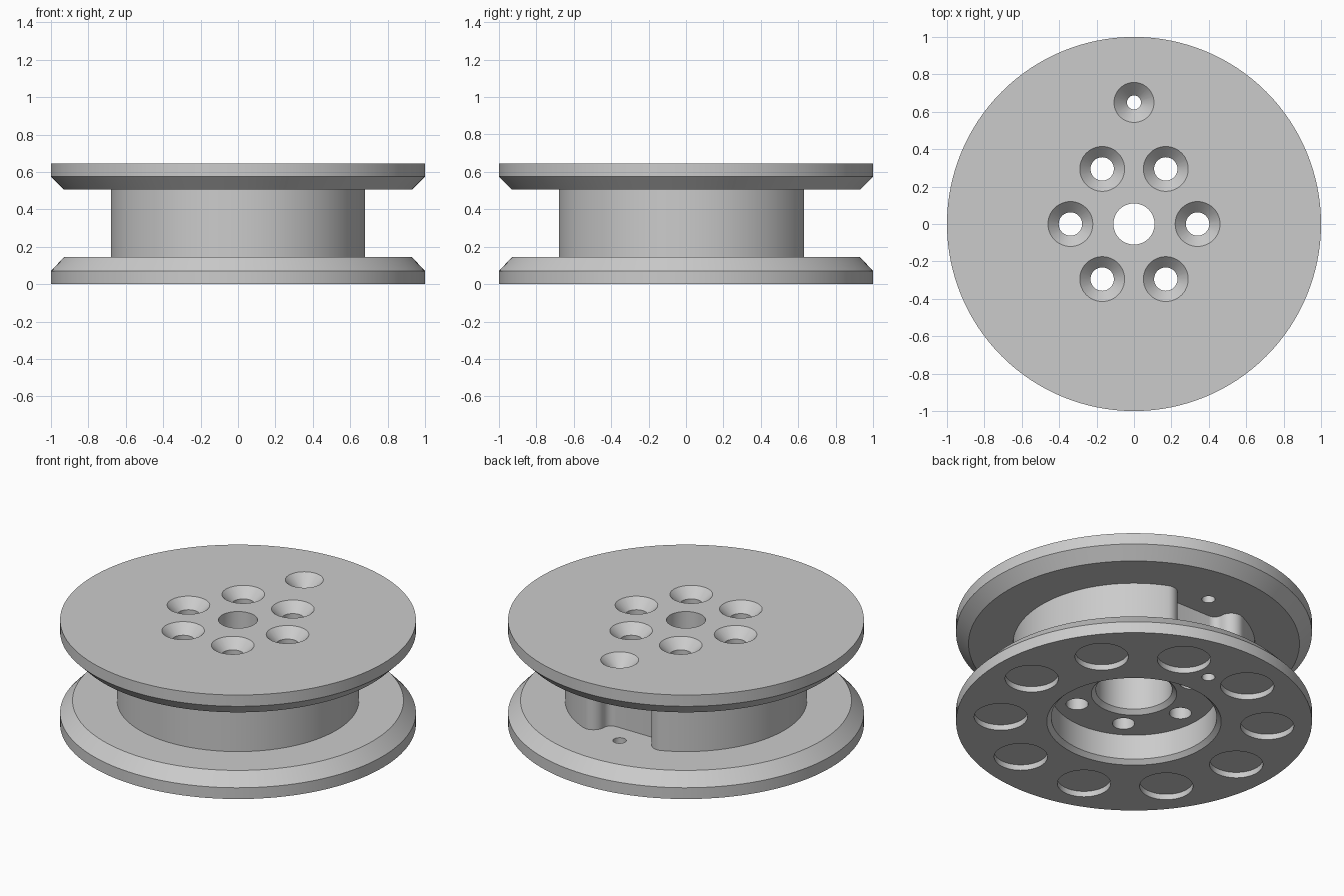
import bpy
import bmesh
from math import cos, sin, pi, radians, atan2, hypot
from mathutils import Matrix, Vector

cube = bpy.data.objects.get("Cube")
if cube:
    bpy.data.objects.remove(cube, do_unlink=True)

# Main sizes
HEIGHT, FLANGE, RIM, HUB_R = 0.645, 0.145, 0.07, 0.68
SEAT = 0.18

grey = bpy.data.materials.new("light_grey")
grey.use_nodes = True
grey.diffuse_color = (0.6, 0.6, 0.6, 1)
grey.node_tree.nodes["Principled BSDF"].inputs["Base Color"].default_value = (0.6, 0.6, 0.6, 1)


def make_object(name, bm):
    bmesh.ops.recalc_face_normals(bm, faces=bm.faces)
    mesh = bpy.data.meshes.new(name)
    bm.to_mesh(mesh)
    bm.free()
    mesh.materials.append(grey)
    obj = bpy.data.objects.new(name, mesh)
    bpy.context.collection.objects.link(obj)
    return obj


def lathe(bm, profile, steps, closed=False, at=(0, 0)):
    """Turn a (radius, height) profile about a vertical axis at the given place."""
    verts = [bm.verts.new((r, 0, z)) for r, z in profile]
    edges = [bm.edges.new(pair) for pair in zip(verts, verts[1:])]
    if closed:
        edges.append(bm.edges.new((verts[-1], verts[0])))
    before = set(bm.verts) - set(verts)
    bmesh.ops.spin(bm, geom=verts + edges, cent=(0, 0, 0), axis=(0, 0, 1),
                   angle=2 * pi, steps=steps, use_merge=True)
    new = [v for v in bm.verts if v not in before]
    bmesh.ops.remove_doubles(bm, verts=new, dist=1e-5)
    new = [v for v in bm.verts if v not in before]
    bmesh.ops.transform(bm, matrix=Matrix.Translation((*at, 0)), verts=new)


def hole(radius, bottom, top):
    return [(0, bottom), (radius, bottom), (radius, top), (0, top)]


def countersunk(radius, mouth, bottom):
    """Straight hole opening in a 45 degree cone at the top face."""
    extra = 0.02
    return [(0, bottom), (radius, bottom), (radius, HEIGHT - mouth + radius),
            (mouth + extra, HEIGHT + extra), (0, HEIGHT + extra)]


def arc(cx, cy, radius, start, end, steps=10):
    return [(cx + radius * cos(start + (end - start) * i / steps),
             cy + radius * sin(start + (end - start) * i / steps))
            for i in range(steps + 1)]


# Wheel: both flanges, hub, bearing seat and bore in one turned profile
bm = bmesh.new()
low, high = FLANGE, HEIGHT - FLANGE + 0.005
lathe(bm, [(0.49, 0), (1, 0), (1, RIM), (0.93, low), (HUB_R, low),
           (HUB_R, high), (0.93, high), (1, HEIGHT - RIM), (1, HEIGHT),
           (0.11, HEIGHT), (0.11, high), (0.215, high), (0.215, SEAT + 0.025),
           (0.24, SEAT), (0.465, SEAT), (0.465, 0.025)], 128, closed=True)
wheel = make_object("spool_wheel", bm)

# Notch in the back of the hub, with rounded corners
bm = bmesh.new()
cx, cy, fillet, inner = 0.242, 0.56, 0.07, 0.05
lean = atan2(cy, cx)
wall = cx - fillet
half = [(0.85 * cos(lean), 0.85 * sin(lean))]
half += arc(cx, cy, fillet, lean, pi)
half += arc(wall - inner, cy, inner, 0, -pi / 2)[1:]
outline = half + [(-x, y) for x, y in reversed(half)]
floor = bm.faces.new([bm.verts.new((x, y, low)) for x, y in outline])
raised = bmesh.ops.extrude_face_region(bm, geom=[floor])["geom"]
bmesh.ops.translate(bm, vec=(0, 0, high - low),
                    verts=[g for g in raised if isinstance(g, bmesh.types.BMVert)])
notch = make_object("notch_cutter", bm)

# Six bolt holes, the cord hole and ten shallow pockets underneath
bm = bmesh.new()
for k in range(6):
    a = radians(60 * k)
    lathe(bm, countersunk(0.0625, 0.12, 0.1), 48, at=(0.34 * cos(a), 0.34 * sin(a)))
lathe(bm, countersunk(0.0375, 0.107, -0.05), 48, at=(0, 0.65))
for k in range(10):
    a = radians(36 * k)
    lathe(bm, hole(0.15, -0.05, 0.035), 64, at=(0.75 * cos(a), 0.75 * sin(a)))
holes = make_object("hole_cutter", bm)

# Cut, then drop the cutters
bpy.context.view_layer.objects.active = wheel
wheel.select_set(True)
for cutter in (notch, holes):
    cutter.hide_render = True
    mod = wheel.modifiers.new(cutter.name, 'BOOLEAN')
    mod.operation = 'DIFFERENCE'
    mod.solver = 'EXACT'
    mod.object = cutter
    bpy.ops.object.modifier_apply(modifier=mod.name)
    bpy.data.objects.remove(cutter, do_unlink=True)

bpy.ops.object.shade_smooth_by_angle(angle=radians(30))
